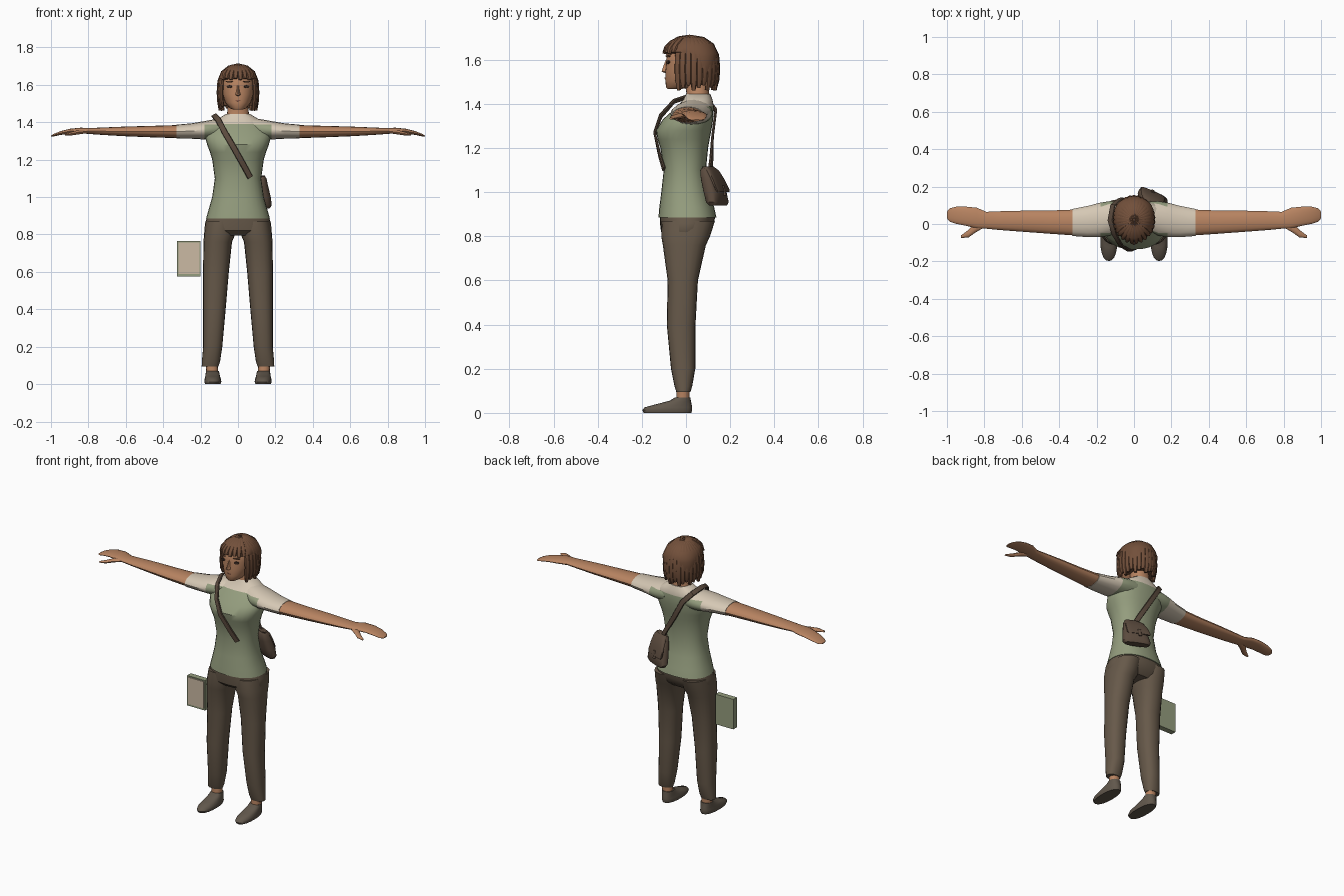
import bpy, bmesh, math
from mathutils import Vector, Matrix

V = Vector
X, Y, Z = V((1, 0, 0)), V((0, 1, 0)), V((0, 0, 1))


def material(name, rgb):
    m = bpy.data.materials.new(name)
    m.diffuse_color = (*rgb, 1)
    return m


SKIN = material("skin", (0.48, 0.23, 0.12))
HAIR = material("brown hair", (0.17, 0.08, 0.043))
CREAM = material("cream cloth", (0.67, 0.58, 0.46))
GREEN = material("sage green", (0.30, 0.34, 0.21))
TROUSER = material("dark brown cloth", (0.135, 0.10, 0.068))
LEATHER = material("bag leather", (0.105, 0.07, 0.048))
SHOE = material("shoe grey brown", (0.12, 0.096, 0.072))
DARK = material("dark features", (0.045, 0.025, 0.018))
PAPER = material("tan paper", (0.60, 0.49, 0.37))
LIP = material("lip", (0.30, 0.12, 0.075))


def ring(c, u, v, n=20, p=2.0):
    """Superellipse cross-section around c with half axes u and v."""
    def s(t):
        return math.copysign(abs(t) ** (2 / p), t)
    return [c + u * s(math.cos(2 * math.pi * i / n)) + v * s(math.sin(2 * math.pi * i / n))
            for i in range(n)]


def loft(name, rings, mats, rule=None, mirror=False, cuts=()):
    """Skin the rings into a closed tube; rule picks a material slot by face centre."""
    bm = bmesh.new()
    rows = [[bm.verts.new(co) for co in r] for r in rings]
    n = len(rows[0])
    for a, b in zip(rows, rows[1:]):
        for i in range(n):
            bm.faces.new((a[i], a[(i + 1) % n], b[(i + 1) % n], b[i]))
    bm.faces.new(rows[0])
    bm.faces.new(rows[-1])
    for co, no in cuts:
        bmesh.ops.bisect_plane(bm, geom=bm.verts[:] + bm.edges[:] + bm.faces[:],
                               plane_co=co, plane_no=no)
    bmesh.ops.recalc_face_normals(bm, faces=bm.faces[:])
    if rule:
        for f in bm.faces:
            f.material_index = rule(f.calc_center_median())
    me = bpy.data.meshes.new(name)
    bm.to_mesh(me)
    bm.free()
    for m in mats:
        me.materials.append(m)
    ob = bpy.data.objects.new(name, me)
    bpy.context.collection.objects.link(ob)
    if mirror:
        mod = ob.modifiers.new("mirror", 'MIRROR')
        mod.use_mirror_merge = False
    return ob


def stack(rows, n=24, p=2.2):
    """Horizontal rings from (z, x_min, x_max, y_front, y_back)."""
    return [ring(V(((a + b) / 2, (f + k) / 2, z)), X * (b - a) / 2, Y * (k - f) / 2, n, p)
            for z, a, b, f, k in rows]


def centred(rows, n=24, p=2.2):
    return stack([(z, -w, w, f, k) for z, w, f, k in rows], n, p)


def along_x(rows, n=16, p=2.0):
    """Rings along x from (x, y, z, half_depth, half_height)."""
    return [ring(V((x, y, z)), Y * a, Z * b, n, p) for x, y, z, a, b in rows]


def box(name, lo, hi, mat, mirror=False):
    lo, hi = V(lo), V(hi)
    c, h = (lo + hi) / 2, (hi - lo) / 2
    q = [V((c.x + sx * h.x, c.y + sy * h.y, 0)) for sx, sy in ((-1, -1), (1, -1), (1, 1), (-1, 1))]
    return loft(name, [[p + Z * z for p in q] for z in (lo.z, hi.z)], [mat], mirror=mirror)


# Shirt body, with cream yoke above the green panel
loft("shirt_body", centred([
    (0.885, 0.171, -0.125, 0.138), (0.93, 0.158, -0.121, 0.128), (1.0, 0.138, -0.112, 0.106),
    (1.1, 0.124, -0.101, 0.09), (1.2, 0.138, -0.116, 0.10), (1.24, 0.15, -0.129, 0.107),
    (1.28, 0.165, -0.136, 0.115), (1.33, 0.178, -0.105, 0.123), (1.39, 0.155, -0.038, 0.126),
    (1.42, 0.105, -0.012, 0.12), (1.445, 0.063, 0.0, 0.11)], 28, 2.3),
    [GREEN, CREAM], lambda c: int(c.z > 1.388))

# Shoulders and short sleeves
loft("sleeve", along_x([
    (0.07, 0.045, 1.365, 0.075, 0.06), (0.13, 0.03, 1.36, 0.092, 0.055),
    (0.18, 0.022, 1.357, 0.092, 0.049), (0.25, 0.013, 1.353, 0.083, 0.041),
    (0.33, 0.008, 1.35, 0.072, 0.037)]), [GREEN, CREAM],
    lambda c: int(c.z > 1.388 or c.x > 0.18), True, [(V((0, 0, 1.388)), Z)])

# Bare arm, hand and thumb
loft("arm_and_hand", along_x([
    (0.32, 0.008, 1.35, 0.069, 0.035), (0.45, 0.01, 1.35, 0.062, 0.031),
    (0.60, 0.015, 1.351, 0.056, 0.026), (0.72, 0.018, 1.352, 0.050, 0.020),
    (0.79, 0.02, 1.353, 0.045, 0.016), (0.84, 0.032, 1.356, 0.055, 0.015),
    (0.90, 0.042, 1.352, 0.051, 0.013), (0.95, 0.047, 1.342, 0.046, 0.010),
    (0.985, 0.048, 1.331, 0.036, 0.007), (1.0, 0.048, 1.326, 0.018, 0.003)]), [SKIN], mirror=True)
loft("thumb", along_x([
    (0.80, 0.005, 1.352, 0.022, 0.010), (0.85, -0.022, 1.347, 0.025, 0.012),
    (0.885, -0.052, 1.34, 0.020, 0.010), (0.925, -0.068, 1.334, 0.007, 0.004)], 10),
    [SKIN], mirror=True)

# Trousers
loft("trouser_hips", centred([
    (0.90, 0.164, -0.119, 0.133), (0.86, 0.176, -0.118, 0.128),
    (0.82, 0.18, -0.113, 0.108), (0.795, 0.165, -0.085, 0.08)], 28, 2.3), [TROUSER])
loft("trouser_leg", stack([
    (0.87, 0.012, 0.172, -0.11, 0.131), (0.80, 0.015, 0.182, -0.112, 0.109),
    (0.76, 0.032, 0.184, -0.105, 0.09), (0.6, 0.049, 0.187, -0.083, 0.054),
    (0.4, 0.066, 0.186, -0.087, 0.043), (0.2, 0.084, 0.186, -0.068, 0.042),
    (0.12, 0.096, 0.193, -0.052, 0.028), (0.095, 0.104, 0.194, -0.044, 0.02)], 20, 2.3),
    [TROUSER], mirror=True)

# Ankles and shoes
loft("ankle", stack([(0.04, 0.105, 0.168, -0.045, 0.016), (0.11, 0.109, 0.172, -0.042, 0.016)], 14),
     [SKIN], mirror=True)
loft("shoe", stack([
    (0.0, 0.093, 0.176, -0.192, 0.024), (0.012, 0.089, 0.180, -0.198, 0.028),
    (0.025, 0.091, 0.179, -0.188, 0.028), (0.042, 0.096, 0.175, -0.125, 0.025),
    (0.055, 0.099, 0.173, -0.075, 0.022), (0.07, 0.102, 0.171, -0.05, 0.02)], 20, 2.3),
    [SHOE], mirror=True)

# Neck, head and face
loft("neck", centred([(1.41, 0.075, -0.01, 0.11), (1.45, 0.058, 0.002, 0.105),
                      (1.52, 0.05, -0.01, 0.1)]), [SKIN])
loft("head", centred([
    (1.467, 0.025, -0.083, -0.03), (1.475, 0.043, -0.09, 0.03), (1.505, 0.068, -0.094, 0.08),
    (1.55, 0.083, -0.094, 0.11), (1.59, 0.088, -0.09, 0.12), (1.64, 0.086, -0.088, 0.12),
    (1.685, 0.06, -0.05, 0.09)]), [SKIN])
loft("nose", centred([(1.540, 0.006, -0.096, -0.07), (1.547, 0.014, -0.112, -0.07),
                      (1.57, 0.008, -0.104, -0.07), (1.60, 0.005, -0.092, -0.07)], 10, 2), [SKIN])
loft("mouth", centred([(1.511, 0.008, -0.094, -0.08), (1.515, 0.020, -0.0965, -0.07),
                       (1.519, 0.015, -0.0965, -0.07)], 12, 2), [LIP])
for name, z, h, w, y in (("eye", 1.59, 0.008, 0.014, -0.081), ("eyebrow", 1.617, 0.004, 0.021, -0.081)):
    # Follow the curve of the face by turning each plate outward
    u = V((math.cos(0.4), math.sin(0.4), 0))
    d = V((math.sin(0.4), -math.cos(0.4), 0))
    c = V((0.046, y, z))
    loft(name, [ring(c + d * o, u * w, Z * h, 12) for o in (-0.003, 0.004)],
         [DARK if name == "eye" else HAIR], mirror=True)

# Hair: inner cap, then hanging locks around the head
loft("hair_cap", centred([
    (1.49, 0.092, -0.025, 0.125), (1.56, 0.104, -0.035, 0.142), (1.615, 0.107, -0.045, 0.145),
    (1.635, 0.105, -0.094, 0.143), (1.67, 0.09, -0.08, 0.125), (1.695, 0.055, -0.04, 0.085),
    (1.703, 0.02, 0.0, 0.04)]), [HAIR])

SIDE = [(0.06, 1.702), (0.45, 1.694), (0.78, 1.667), (0.96, 1.62), (1.0, 1.56), (0.97, 1.51), (0.89, 1.475)]
FRINGE = [(0.06, 1.704), (0.45, 1.697), (0.76, 1.677), (0.93, 1.655), (0.99, 1.627)]


def lock(name, angle, profile, width, drop=0.0):
    t = V((0.108 * math.cos(angle), 0.122 * math.sin(angle), 0)).normalized()
    pts = [V((0.105 * r * math.sin(angle), 0.023 - 0.122 * r * math.cos(angle), z)) for r, z in profile]
    pts[-1].z += drop
    rings = []
    for i, p in enumerate(pts):
        d = (pts[min(i + 1, len(pts) - 1)] - pts[max(i - 1, 0)]).normalized()
        k = width * min(1, 0.3 + profile[i][0])
        if i == len(pts) - 1:
            k *= 0.6
        rings.append(ring(p, t * k, d.cross(t) * 0.010, 8))
    loft(name, rings, [HAIR])


for i in range(21):
    lock("hair_lock", math.radians(60 + 12 * i), SIDE, 0.0155, 0.012 * (i % 3 - 1))
for i in range(8):
    lock("fringe_lock", math.radians(-49 + 14 * i), FRINGE, 0.0145, 0.006 * (i % 2))

# Shoulder strap, running over the right shoulder to the bag
path = [V(p) for p in (
    (0.065, -0.1, 1.105), (0.03, -0.12, 1.17), (-0.025, -0.142, 1.268), (-0.07, -0.115, 1.345),
    (-0.105, -0.055, 1.412), (-0.127, 0.02, 1.437), (-0.113, 0.1, 1.42), (-0.07, 0.135, 1.37),
    (0.0, 0.12, 1.25), (0.06, 0.115, 1.15), (0.095, 0.108, 1.085))]
rings = []
for i, p in enumerate(path):
    d = (path[min(i + 1, 10)] - path[max(i - 1, 0)]).normalized()
    nrm = V((p.x * 0.5, p.y - 0.03, max(0, p.z - 1.33)))
    side = d.cross(nrm).normalized()
    rings.append(ring(p, side * 0.016, side.cross(d) * 0.006, 8, 4))
loft("shoulder_strap", rings, [LEATHER])

# Satchel resting on the left hip at the back
turn = Matrix.Rotation(math.radians(-24), 3, 'Z')
U, W = turn @ X, turn @ Y


def satchel_part(name, rows):
    loft(name, [ring(V((0.10, 0, z)) + Y * y, U * w, W * d, 20, 3) for z, y, w, d in rows], [LEATHER])


satchel_part("satchel_body", [
    (0.94, 0.146, 0.074, 0.022), (0.955, 0.142, 0.084, 0.034), (1.0, 0.132, 0.077, 0.038),
    (1.06, 0.112, 0.062, 0.034), (1.10, 0.10, 0.052, 0.026), (1.11, 0.097, 0.045, 0.016)])
satchel_part("satchel_flap", [
    (1.0, 0.168, 0.066, 0.009), (1.012, 0.164, 0.072, 0.011), (1.06, 0.142, 0.066, 0.013),
    (1.098, 0.118, 0.056, 0.018), (1.116, 0.098, 0.044, 0.018)])
satchel_part("satchel_clasp", [(0.985, 0.175, 0.010, 0.008), (1.03, 0.166, 0.010, 0.008)])

# Book floating beside the right leg: cover with a pale front sheet
box("book_cover", (-0.325, -0.045, 0.575), (-0.2, -0.01, 0.765), GREEN)
box("book_page", (-0.317, -0.050, 0.588), (-0.206, -0.044, 0.758), PAPER)

# Smooth shading with crisp edges
bpy.ops.object.select_all(action='SELECT')
bpy.context.view_layer.objects.active = bpy.data.objects["shirt_body"]
bpy.ops.object.shade_smooth_by_angle(angle=math.radians(40))
